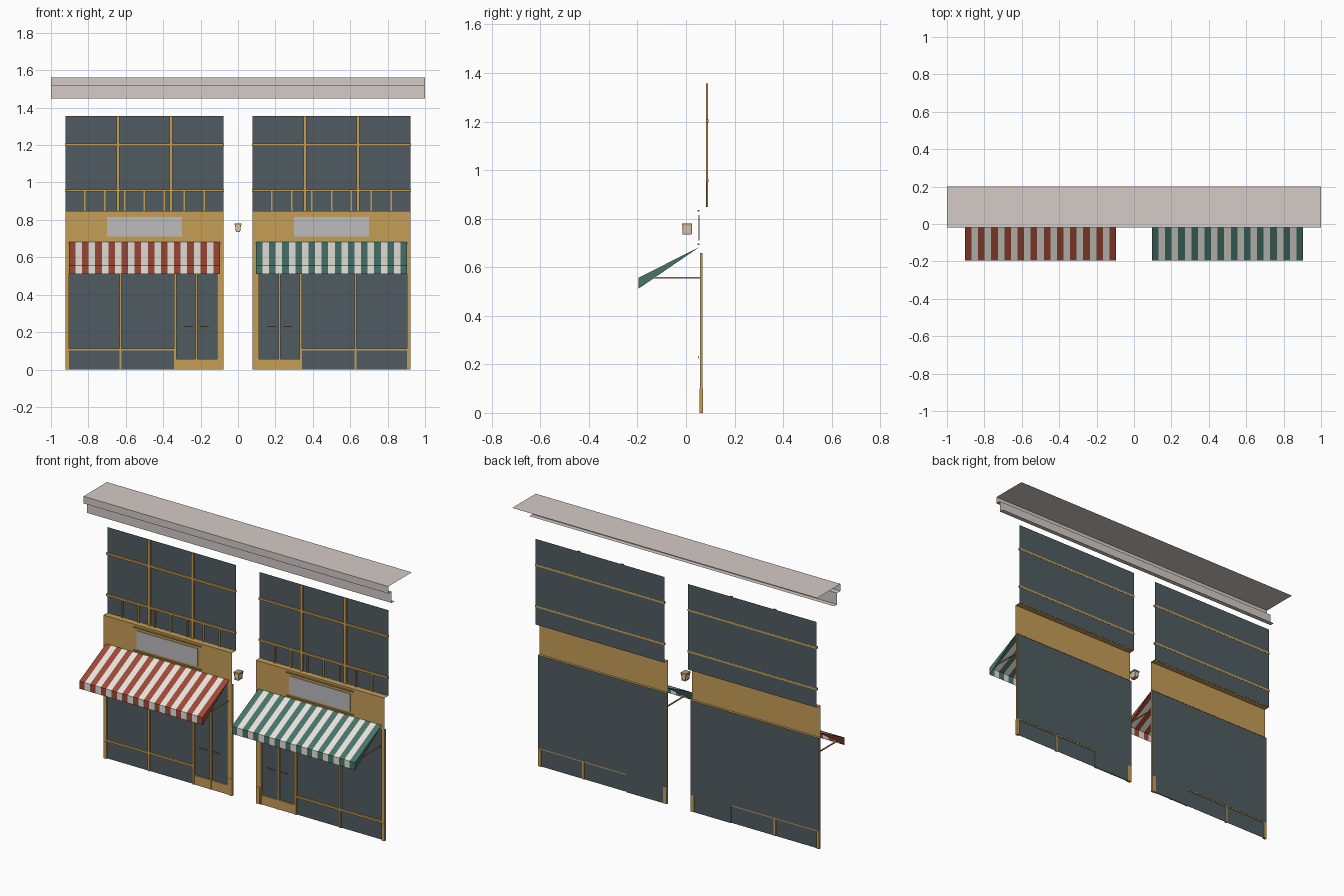
import bpy, bmesh, math

if "Cube" in bpy.data.objects:
    bpy.data.objects.remove(bpy.data.objects["Cube"])


def material(name, r, g, b):
    m = bpy.data.materials.new(name)
    lin = lambda c: (c / 255 / 12.92) if c < 11 else ((c / 255 + 0.055) / 1.055) ** 2.4
    m.diffuse_color = (lin(r), lin(g), lin(b), 1)
    m.use_nodes = True
    m.node_tree.nodes["Principled BSDF"].inputs["Base Color"].default_value = m.diffuse_color
    return m


GOLD = material("ochre_frame", 198, 158, 86)
GLASS = material("slate_glass", 80, 92, 97)
STONE = material("pale_stone", 212, 203, 198)
WHITE = material("awning_white", 234, 230, 223)
RED = material("awning_red", 158, 72, 54)
GREEN = material("awning_green", 70, 116, 106)
SIGN = material("sign_grey", 188, 188, 191)


def mesh_object(name, verts, faces, mats, idx=None):
    me = bpy.data.meshes.new(name)
    me.from_pydata(verts, [], faces)
    for m in mats:
        me.materials.append(m)
    if idx:
        for p, i in zip(me.polygons, idx):
            p.material_index = i
    bm = bmesh.new()
    bm.from_mesh(me)
    bmesh.ops.remove_doubles(bm, verts=bm.verts, dist=1e-5)
    bmesh.ops.recalc_face_normals(bm, faces=bm.faces)
    bm.to_mesh(me)
    bm.free()
    ob = bpy.data.objects.new(name, me)
    bpy.context.collection.objects.link(ob)
    return ob


def boxes(name, specs, mat):
    """One object made of boxes (x0, x1, y0, y1, z0, z1)."""
    v, f = [], []
    for x0, x1, y0, y1, z0, z1 in specs:
        n = len(v)
        v += [(x, y, z) for x in (x0, x1) for y in (y0, y1) for z in (z0, z1)]
        f += [tuple(n + i for i in q) for q in
              ((0, 1, 3, 2), (4, 6, 7, 5), (0, 4, 5, 1), (2, 3, 7, 6), (0, 2, 6, 4), (1, 5, 7, 3))]
    return mesh_object(name, v, f, [mat])


def sheet(name, x0, x1, profile, mat):
    """Open (y, z) profile swept along x."""
    v = [(x, y, z) for y, z in profile for x in (x0, x1)]
    f = [(2 * i, 2 * i + 1, 2 * i + 3, 2 * i + 2) for i in range(len(profile) - 1)]
    return mesh_object(name, v, f, [mat])


def shop(side, s, cloth):
    """Shopfront laid out on the left (x < 0); s = -1 mirrors it to the right."""
    def bx(part, specs, mat):
        fixed = [(min(s * a, s * b), max(s * a, s * b), *r) for a, b, *r in specs]
        return boxes(f"{side}_{part}", fixed, mat)

    def sh(part, a, b, prof, mat):
        return sheet(f"{side}_{part}", s * a, s * b, prof, mat)

    L, R = -0.922, -0.078

    # Upper window: pane, mullions, rails and balusters
    sh("upper_pane", L, R, [(0.092, 0.848), (0.092, 1.356)], GLASS)
    bx("upper_mullions", [(x - 0.008, x + 0.008, 0.082, 0.091, 0.848, 1.356)
                          for x in (-0.642, -0.358)], GOLD)
    bx("upper_rails", [(L - 0.002, R + 0.002, 0.082, 0.093, z - 0.006, z + 0.006)
                       for z in (0.957, 1.202)], GOLD)
    bx("balusters", [(x - 0.004, x + 0.004, 0.084, 0.091, 0.848, 0.957)
                     for x in (-0.5 + 0.1063 * k for k in range(-3, 4))], GOLD)

    # Fascia with ledges, sign plate and trims
    sh("fascia", L, R, [(0.07, 0.658), (0.056, 0.658), (0.056, 0.848), (0.091, 0.848)], GOLD)
    bx("sign", [(-0.70, -0.30, 0.051, 0.055, 0.71, 0.815)], SIGN)
    bx("sign_trims", [(-0.72, -0.28, 0.048, 0.056, z - 0.003, z + 0.003)
                      for z in (0.695, 0.833)], GOLD)

    # Ground floor glazing, set-back kick panel
    sh("shop_pane", L, -0.342, [(0.064, 0.0), (0.064, 0.107), (0.069, 0.107), (0.069, 0.658)], GLASS)
    sh("door_pane", -0.342, -0.1, [(0.069, 0.0), (0.069, 0.658)], GLASS)
    sh("end_pane", -0.1, R, [(0.069, 0.1), (0.069, 0.658)], GLASS)

    # Ground floor posts, rail, door frame
    bx("posts", [(a, b, 0.057, 0.0685, 0.0, 0.658) for a, b in
                 ((L, -0.903), (-0.634, -0.622), (-0.342, -0.329), (-0.228, -0.216), (-0.112, R))], GOLD)
    bx("sill_rail", [(-0.903, -0.342, 0.057, 0.068, 0.101, 0.112)], GOLD)
    bx("door_kick", [(-0.342, R, 0.06, 0.068, 0.0, 0.055)], GOLD)
    bx("plinths", [(-0.103, R, 0.055, 0.07, 0.0, 0.1), (L, -0.906, 0.055, 0.07, 0.0, 0.1)], GOLD)
    bx("door_handles", [(a, b, 0.049, 0.054, 0.227, 0.233) for a, b in
                        ((-0.289, -0.241), (-0.203, -0.155))], GOLD)

    # Striped awning: slope, valance and triangular cheeks
    a, b, n = -0.904, -0.096, 23
    prof = [(0.055, 0.683), (-0.195, 0.557), (-0.195, 0.512)]
    v, f, idx = [], [], []
    for i in range(n + 1):
        v += [(s * (a + (b - a) * i / n), y, z) for y, z in prof]
    for i in range(n):
        for j in range(2):
            f.append((3 * i + j, 3 * i + j + 1, 3 * i + j + 4, 3 * i + j + 3))
            idx.append(i % 2)
    f += [(0, 1, 2), (3 * n, 3 * n + 1, 3 * n + 2)]
    idx += [0, 0]
    mesh_object(f"{side}_awning", v, f, [cloth, WHITE], idx)
    bx("awning_arms", [(x - 0.003, x + 0.003, -0.145, 0.058, 0.553, 0.559)
                       for x in (-0.895, -0.105)], GOLD)


shop("left", 1, RED)
shop("right", -1, GREEN)

# Cornice: one stepped open profile
sheet("cornice", -1, 1, [(0.2, 1.56), (-0.02, 1.56), (-0.02, 1.518), (0.012, 1.518),
                         (0.012, 1.45), (0.04, 1.45)], STONE)

# Wall lantern between the shops: cap, tapered body, base
boxes("lantern_cap", [(-0.018, 0.018, -0.016, 0.025, 0.772, 0.78)], GOLD)
boxes("lantern_base", [(-0.012, 0.012, -0.014, 0.023, 0.734, 0.739)], GOLD)


def taper(name, x_in, x_out, y0, y1, mat):
    """Tapered column from z 0.739 to 0.772; x ranges given at bottom and top."""
    v = [(x, y, z) for (xa, xb), z in ((x_in, 0.739), (x_out, 0.772))
         for x, y in ((xa, y0), (xb, y0), (xb, y1), (xa, y1))]
    f = [(3, 2, 1, 0), (4, 5, 6, 7)] + [(i, (i + 1) % 4, 4 + (i + 1) % 4, 4 + i) for i in range(4)]
    mesh_object(name, v, f, [mat])


taper("lantern_panes", (-0.010, 0.010), (-0.014, 0.014), -0.013, 0.022, STONE)
for k in (-1, 1):
    for y0, y1 in ((-0.015, -0.011), (0.020, 0.024)):
        taper("lantern_post", (k * 0.008, k * 0.012), (k * 0.012, k * 0.016), y0, y1, GOLD)
